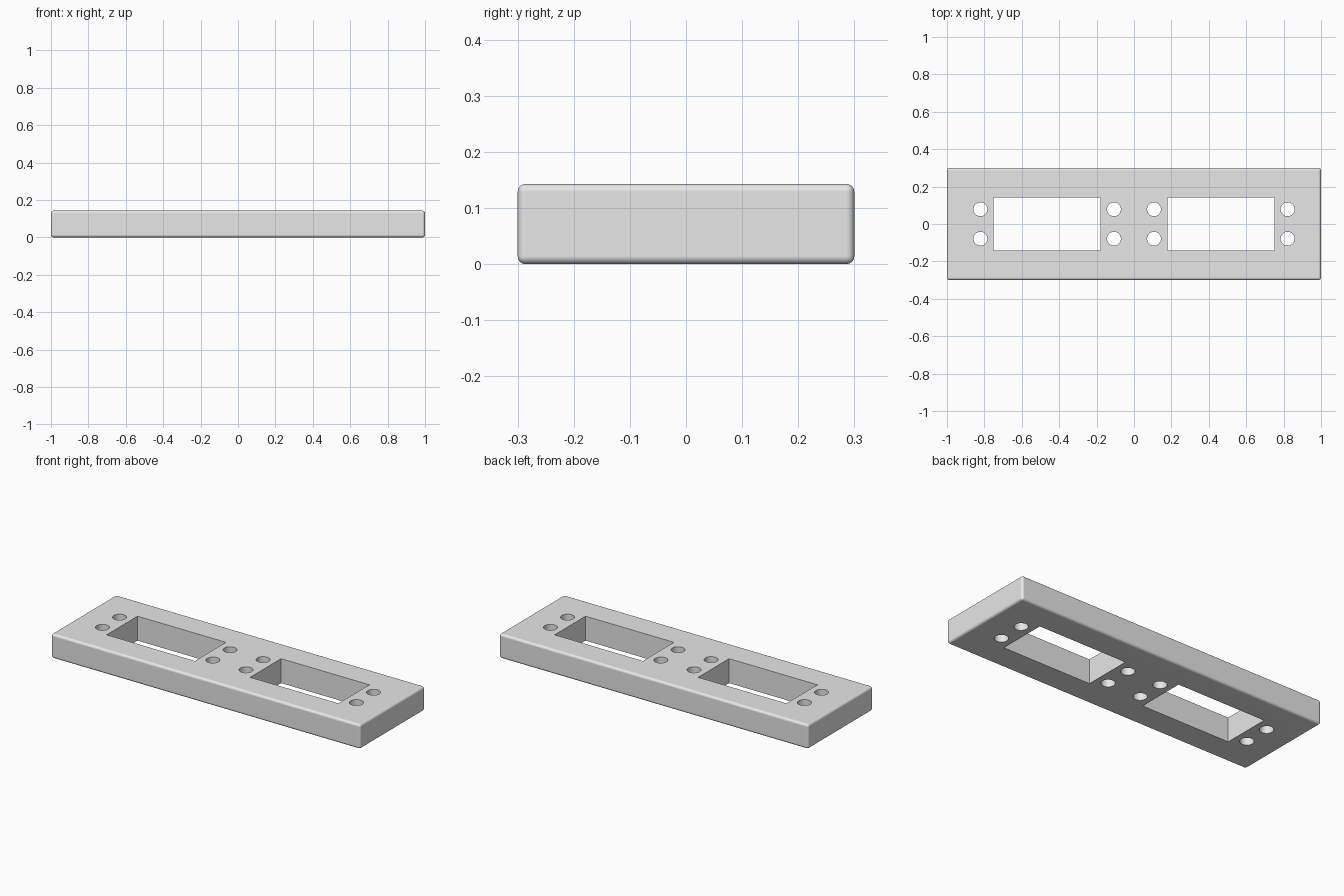
import bpy, bmesh
from mathutils import Matrix, Vector

default = bpy.data.objects.get("Cube")
if default:
    bpy.data.objects.remove(default, do_unlink=True)

MM = 1 / 70                      # plate is 140 units long
LENGTH, WIDTH, HEIGHT, FILLET = 140 * MM, 42 * MM, 10 * MM, 1 * MM


def add_box(bm, centre, size):
    matrix = Matrix.Translation(centre) @ Matrix.Diagonal((*size, 1))
    return bmesh.ops.create_cube(bm, size=1, matrix=matrix)


def make_object(name, bm):
    mesh = bpy.data.meshes.new(name)
    bm.to_mesh(mesh)
    bm.free()
    obj = bpy.data.objects.new(name, mesh)
    bpy.context.collection.objects.link(obj)
    return obj


# Material
grey = bpy.data.materials.new("light grey")
grey.use_nodes = True
colour = (0.8, 0.8, 0.8, 1)
grey.diffuse_color = colour
grey.node_tree.nodes["Principled BSDF"].inputs["Base Color"].default_value = colour

# Plate with rounded edges
bm = bmesh.new()
add_box(bm, Vector((0, 0, HEIGHT / 2)), (LENGTH, WIDTH, HEIGHT))
bmesh.ops.bevel(bm, geom=bm.edges[:], offset=FILLET, segments=6,
                profile=0.5, affect='EDGES')
plate = make_object("mounting_plate", bm)
plate.data.materials.append(grey)

# Cutters: two windows, each with four screw holes
bm = bmesh.new()
for side in (-1, 1):
    centre = Vector((side * 32.5 * MM, 0, HEIGHT / 2))
    add_box(bm, centre, (40 * MM, 20 * MM, HEIGHT * 2))
    for dx in (-25, 25):
        for dy in (-5.5, 5.5):
            spot = centre + Vector((dx, dy, 0)) * MM
            bmesh.ops.create_cone(bm, cap_ends=True, segments=48,
                                  radius1=2.6 * MM, radius2=2.6 * MM,
                                  depth=HEIGHT * 2,
                                  matrix=Matrix.Translation(spot))
cutter = make_object("hole_cutter", bm)
cutter.hide_render = True
cutter.data.materials.append(grey)

cut = plate.modifiers.new("holes", 'BOOLEAN')
cut.operation = 'DIFFERENCE'
cut.solver = 'EXACT'
cut.object = cutter

bpy.ops.object.select_all(action='DESELECT')
plate.select_set(True)
bpy.context.view_layer.objects.active = plate
bpy.ops.object.modifier_apply(modifier=cut.name)
bpy.data.objects.remove(cutter, do_unlink=True)

# Smooth fillets and bores, crisp rims, flat faces
bpy.ops.object.shade_smooth_by_angle(angle=0.6)
normals = plate.modifiers.new("flat_faces", 'WEIGHTED_NORMAL')
normals.keep_sharp = True
